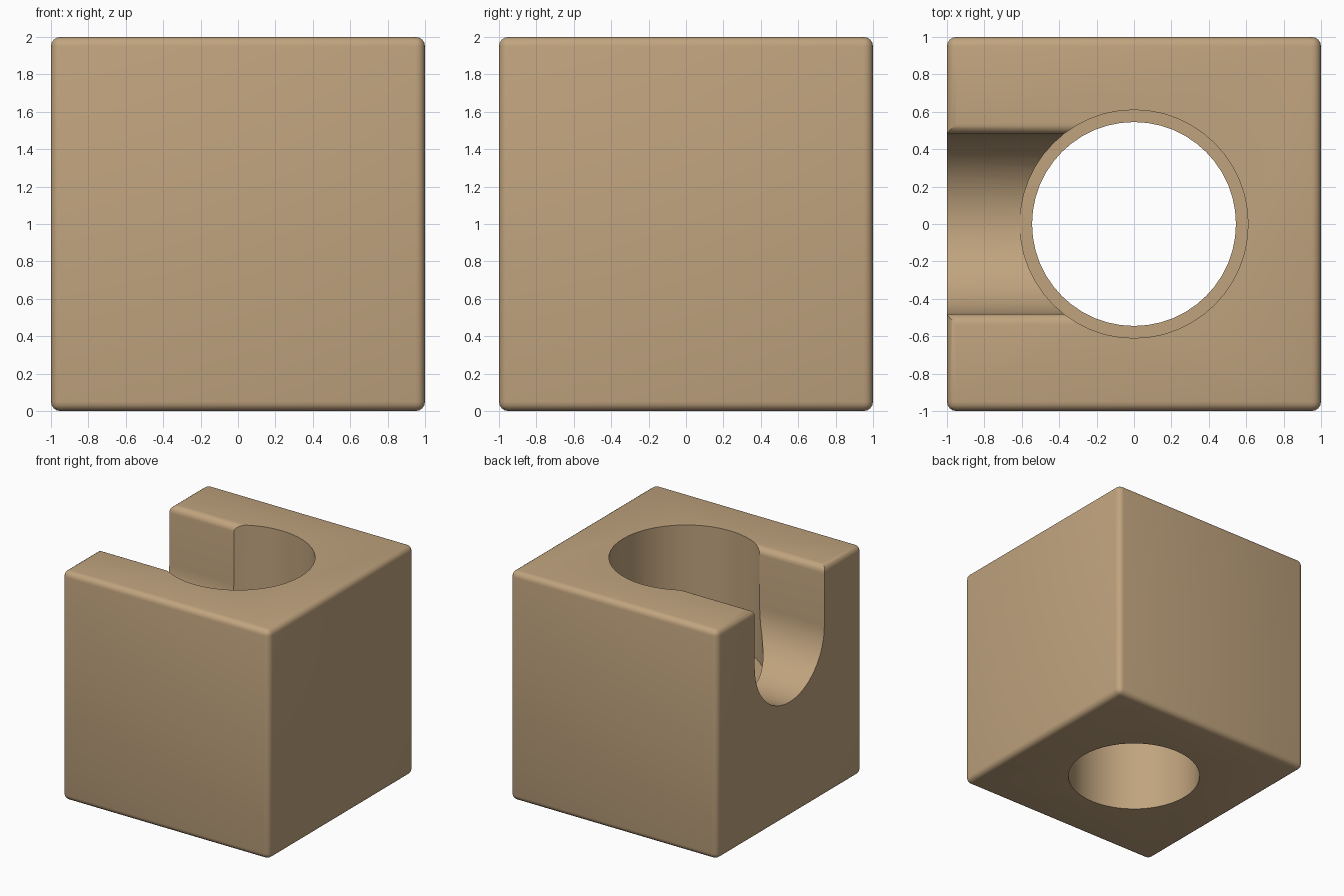
import bpy, bmesh, math

if "Cube" in bpy.data.objects:
    bpy.data.objects.remove(bpy.data.objects["Cube"])

HOLE_R, BORE_R, LEDGE_Z = 0.545, 0.61, 1.0
SLOT_R, SLOT_Z, FILLET = 0.48, 1.485, 0.06

tan = bpy.data.materials.new("tan")
tan.diffuse_color = (0.53, 0.37, 0.21, 1)
tan.use_nodes = True
tan.node_tree.nodes["Principled BSDF"].inputs["Base Color"].default_value = tan.diffuse_color


def make_object(name, bm):
    bmesh.ops.recalc_face_normals(bm, faces=bm.faces)
    mesh = bpy.data.meshes.new(name)
    bm.to_mesh(mesh)
    bm.free()
    mesh.materials.append(tan)
    ob = bpy.data.objects.new(name, mesh)
    bpy.context.collection.objects.link(ob)
    return ob


def extrude_profile(name, points, direction):
    bm = bmesh.new()
    face = bm.faces.new([bm.verts.new(p) for p in points])
    ext = bmesh.ops.extrude_face_region(bm, geom=[face])
    verts = [g for g in ext["geom"] if isinstance(g, bmesh.types.BMVert)]
    bmesh.ops.translate(bm, verts=verts, vec=direction)
    # extruding keeps the first cap, so the solid is closed
    return make_object(name, bm)


def cylinder(name, radius, z0, z1, n=48):
    ring = [(radius * math.cos(2 * math.pi * i / n),
             radius * math.sin(2 * math.pi * i / n), z0) for i in range(n)]
    return extrude_profile(name, ring, (0, 0, z1 - z0))


# Rounded block
bm = bmesh.new()
bmesh.ops.create_cube(bm, size=2)
bmesh.ops.translate(bm, verts=bm.verts, vec=(0, 0, 1))
bmesh.ops.bevel(bm, geom=bm.edges[:], offset=0.05, segments=4,
                profile=0.5, affect='EDGES')
block = make_object("block", bm)

# Stepped vertical bore: through hole and wider upper bore
cutters = [cylinder("through_hole_cutter", HOLE_R, -0.3, 1.5),
           cylinder("upper_bore_cutter", BORE_R, LEDGE_Z, 2.3)]

# Round-bottomed side slot with flared upper lips
half = [(SLOT_R + FILLET, 2.2)]
for i in range(7):
    a = math.pi / 2 * i / 6
    half.append((SLOT_R + FILLET - FILLET * math.sin(a),
                 2 - FILLET + FILLET * math.cos(a)))
for i in range(16):
    a = math.pi / 2 * i / 16
    half.append((SLOT_R * math.cos(a), SLOT_Z - SLOT_R * math.sin(a)))
profile = half + [(0, SLOT_Z - SLOT_R)] + [(-y, z) for y, z in reversed(half)]
cutters.append(extrude_profile("side_slot_cutter",
                               [(-1.2, y, z) for y, z in profile],
                               (0.93, 0, 0)))

# Cut the block
for cutter in cutters:
    cutter.hide_render = True
    mod = block.modifiers.new(cutter.name, 'BOOLEAN')
    mod.operation = 'DIFFERENCE'
    mod.solver = 'EXACT'
    mod.object = cutter
graph = bpy.context.evaluated_depsgraph_get()
result = bpy.data.meshes.new_from_object(block.evaluated_get(graph))
block.modifiers.clear()
block.data = result
for cutter in cutters:
    bpy.data.objects.remove(cutter)

# Smooth shading with sharp rims
bpy.ops.object.select_all(action='DESELECT')
block.select_set(True)
bpy.context.view_layer.objects.active = block
bpy.ops.object.shade_smooth_by_angle(angle=math.radians(30))
